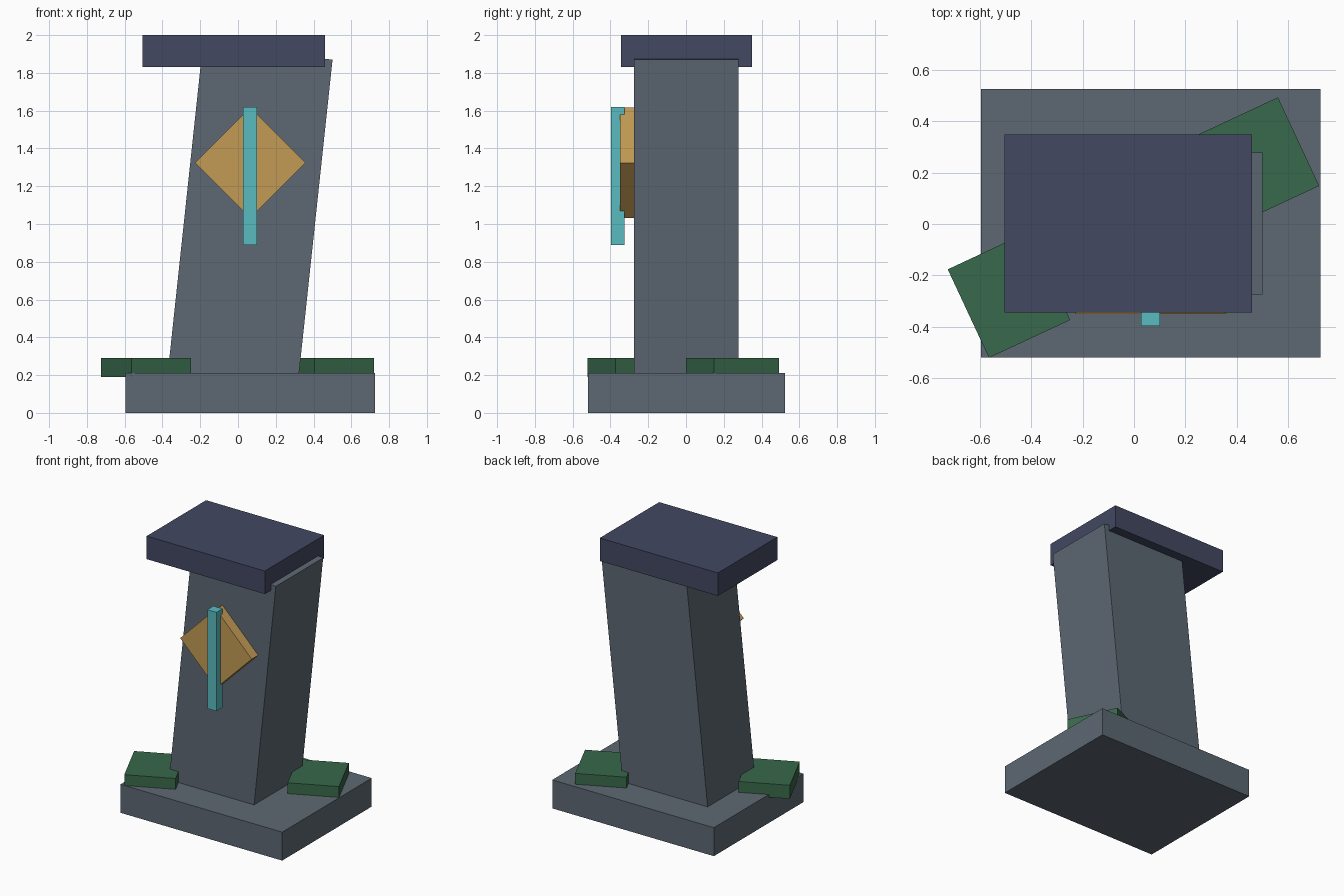
import bpy
from math import radians

if "Cube" in bpy.data.objects:
    bpy.data.objects.remove(bpy.data.objects["Cube"])


def material(name, rgb):
    m = bpy.data.materials.new(name)
    m.diffuse_color = (*rgb, 1)
    m.use_nodes = True
    m.node_tree.nodes["Principled BSDF"].inputs["Base Color"].default_value = m.diffuse_color
    return m


slate = material("slate", (0.11, 0.14, 0.17))
navy = material("navy", (0.055, 0.065, 0.12))
green = material("green", (0.04, 0.14, 0.07))
gold = material("gold", (0.55, 0.33, 0.09))
teal = material("teal", (0.10, 0.50, 0.53))


def box(name, centre, size, mat, rot=(0, 0, 0)):
    bpy.ops.mesh.primitive_cube_add(size=1, location=centre,
                                    rotation=[radians(a) for a in rot])
    ob = bpy.context.object
    ob.name = name
    ob.scale = size
    ob.data.materials.append(mat)
    return ob


# Base slab, leaning column sunk into it, and level cap
box("base", (0.065, 0.0025, 0.105), (1.32, 1.045, 0.21), slate)
box("column", (0.064, 0.0025, 1.037), (0.691, 0.553, 1.75), slate, (0, 6.1, 0))
box("cap", (-0.0225, 0.0025, 1.915), (0.965, 0.693, 0.17), navy)

# Turned moss slabs at opposite corners of the base
for side, x, y in (("right", 0.4825, 0.247), ("left", -0.4865, -0.275)):
    box(side + "_moss", (x, y, 0.24), (0.349, 0.38, 0.10), green, (0, 0, 25))

# Diamond emblem with a vertical bar on the front face
box("diamond", (0.065, -0.31, 1.324), (0.413, 0.08, 0.413), gold, (0, 45, 0))
box("bar", (0.064, -0.361, 1.254), (0.075, 0.071, 0.73), teal)
